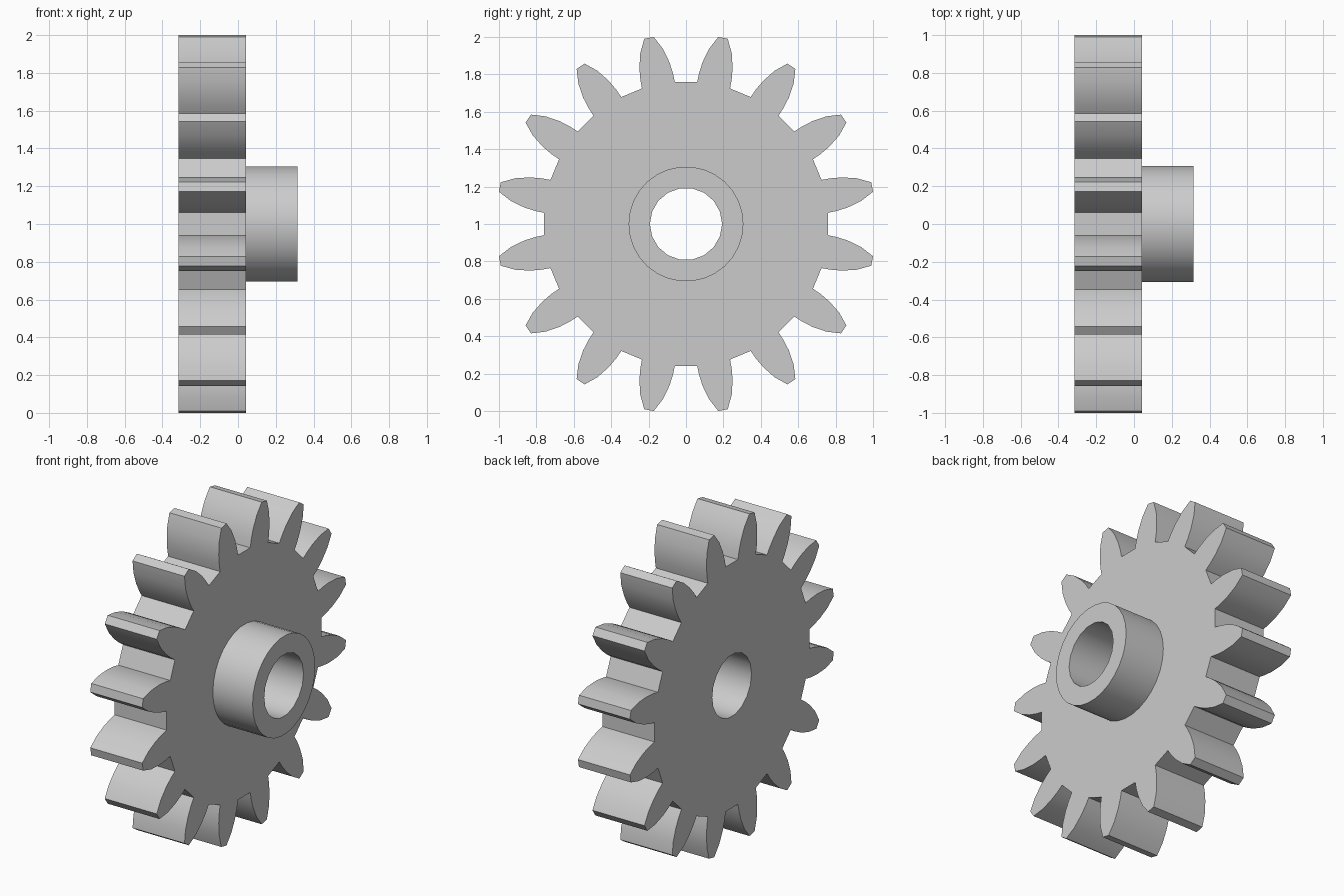
import bpy, bmesh
from math import sin, cos, pi, radians

cube = bpy.data.objects.get("Cube")
if cube:
    bpy.data.objects.remove(cube, do_unlink=True)

grey = bpy.data.materials.new("plain_grey")
grey.use_nodes = True
grey.diffuse_color = (0.6, 0.6, 0.6, 1)
grey.node_tree.nodes["Principled BSDF"].inputs["Base Color"].default_value = (0.6, 0.6, 0.6, 1)

TEETH = 16
BACK, FACE, HUB_END = -0.315, 0.042, 0.315


def polar(r, a):
    return r * cos(a), r * sin(a)


def circle(r, n):
    return [polar(r, 2 * pi * i / n) for i in range(n)]


def gear_outline():
    """Curved teeth with flat tips and flat roots; flank is (radius, half angle)."""
    flank = [(0.762, 6.75), (0.81, 6.3), (0.87, 5.4), (0.945, 3.75), (1.0148, 1.45)]
    pts = []
    for i in range(TEETH):
        mid = 2 * pi * (i + 0.5) / TEETH
        pts += [polar(r, mid - radians(h)) for r, h in flank]
        pts += [polar(r, mid + radians(h)) for r, h in reversed(flank)]
    return pts


def ring_solid(name, outer, inner, x0, x1, back_cap=True):
    """Fill between two loops in the y-z plane and extrude along x."""
    bm = bmesh.new()
    edges = []
    for loop in (outer, inner):
        vs = [bm.verts.new((x0, y, z + 1)) for y, z in loop]
        edges += [bm.edges.new((vs[i - 1], vs[i])) for i in range(len(vs))]
    bmesh.ops.triangle_fill(bm, edges=edges, use_beauty=True)
    caps = bm.faces[:]
    ext = bmesh.ops.extrude_face_region(bm, geom=caps, use_keep_orig=True)
    moved = [g for g in ext["geom"] if isinstance(g, bmesh.types.BMVert)]
    bmesh.ops.translate(bm, verts=moved, vec=(x1 - x0, 0, 0))
    bmesh.ops.recalc_face_normals(bm, faces=bm.faces[:])
    if not back_cap:
        hidden = [f for f in bm.faces if all(abs(v.co.x - x0) < 1e-5 for v in f.verts)]
        bmesh.ops.delete(bm, geom=hidden, context="FACES")
    mesh = bpy.data.meshes.new(name)
    bm.to_mesh(mesh)
    bm.free()
    mesh.materials.append(grey)
    obj = bpy.data.objects.new(name, mesh)
    bpy.context.collection.objects.link(obj)
    bpy.ops.object.select_all(action="DESELECT")
    obj.select_set(True)
    bpy.context.view_layer.objects.active = obj
    bpy.ops.object.shade_smooth_by_angle(angle=radians(30))
    return obj


# Toothed wheel and the raised collar, both pierced by the shaft bore
bore = circle(0.193, 18)
ring_solid("gear_wheel", gear_outline(), bore, BACK, FACE)
ring_solid("hub_collar", circle(0.307, 30), bore, FACE, HUB_END, back_cap=False)
